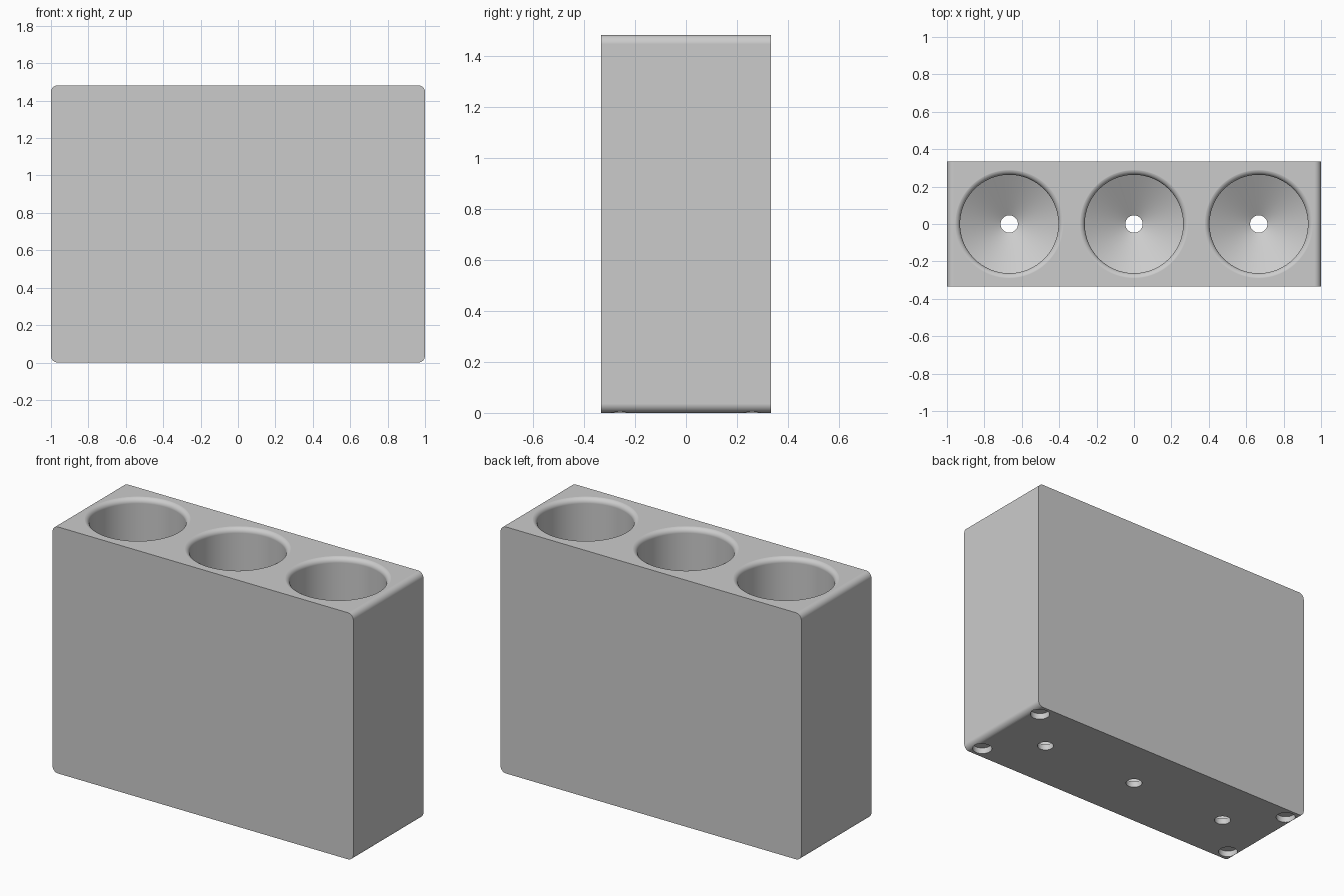
import bpy, bmesh, math

if "Cube" in bpy.data.objects:
    bpy.data.objects.remove(bpy.data.objects["Cube"])

L, W, H = 1.0, 0.333, 1.482      # half length, half depth, height
CORNER, RIM = 0.036, 0.030       # edge rounding, rim rounding
BORE, DRAIN, FLOOR = 0.263, 0.0463, 0.037
CONE_TOP = FLOOR + (BORE - DRAIN) * math.tan(math.radians(30))


def lathe(bm, profile, cx, cy, segs):
    """Closed solid of revolution; profile runs bottom to top as (radius, z)."""
    rings = [[bm.verts.new((cx + r * math.cos(2 * math.pi * i / segs),
                            cy + r * math.sin(2 * math.pi * i / segs), z))
              for i in range(segs)] for r, z in profile]
    for a, b in zip(rings, rings[1:]):
        for i in range(segs):
            j = (i + 1) % segs
            bm.faces.new((a[i], a[j], b[j], b[i]))
    bm.faces.new(rings[0][::-1])
    bm.faces.new(rings[-1])


def to_object(bm, name):
    bmesh.ops.recalc_face_normals(bm, faces=bm.faces)
    mesh = bpy.data.meshes.new(name)
    bm.to_mesh(mesh)
    bm.free()
    obj = bpy.data.objects.new(name, mesh)
    bpy.context.collection.objects.link(obj)
    return obj


# Block: rounded rectangle in x-z, extruded along y
bm = bmesh.new()
outline = []
for k, (sx, top) in enumerate([(1, True), (-1, True), (-1, False), (1, False)]):
    cx = sx * (L - CORNER)
    cz = H - CORNER if top else CORNER
    for s in range(9):
        a = math.pi / 2 * (k + s / 8)
        outline.append(bm.verts.new((cx + CORNER * math.cos(a), -W,
                                     cz + CORNER * math.sin(a))))
face = bm.faces.new(outline)
side = bmesh.ops.extrude_face_region(bm, geom=[face])
bmesh.ops.translate(bm, vec=(0, 2 * W, 0),
                    verts=[v for v in side["geom"] if isinstance(v, bmesh.types.BMVert)])
block = to_object(bm, "holder_block")

# Cutter: three bores with coned floor, drain hole and rounded rim
bm = bmesh.new()
bore = [(DRAIN, -0.1), (DRAIN, FLOOR), (BORE, CONE_TOP)]
for s in range(8):
    a = math.pi / 2 * s / 7
    bore.append((BORE + RIM * (1 - math.cos(a)), H + 0.0004 - RIM * (1 - math.sin(a))))
bore.append((BORE + RIM, H + 0.1))
for x in (-0.667, 0, 0.667):
    lathe(bm, bore, x, 0, 96)

# Cutter: four shallow round sockets under the corners
for sx in (-1, 1):
    for sy in (-1, 1):
        lathe(bm, [(0.0555, -0.1), (0.0555, 0.037)], sx * 0.926, sy * 0.259, 48)
cutter = to_object(bm, "bore_cutter")
cutter.hide_render = True

bpy.context.view_layer.objects.active = block
block.select_set(True)
cut = block.modifiers.new("bores", "BOOLEAN")
cut.operation = "DIFFERENCE"
cut.solver = "EXACT"
cut.object = cutter
bpy.ops.object.modifier_apply(modifier=cut.name)
bpy.data.objects.remove(cutter)

# Smooth roundings, crisp corners
bpy.ops.object.shade_smooth_by_angle(angle=math.radians(30))
block.modifiers.new("flat_faces", "WEIGHTED_NORMAL").keep_sharp = True

grey = bpy.data.materials.new("light_grey")
grey.diffuse_color = (0.6, 0.6, 0.6, 1)
grey.use_nodes = True
grey.node_tree.nodes["Principled BSDF"].inputs["Base Color"].default_value = grey.diffuse_color
block.data.materials.clear()
block.data.materials.append(grey)
